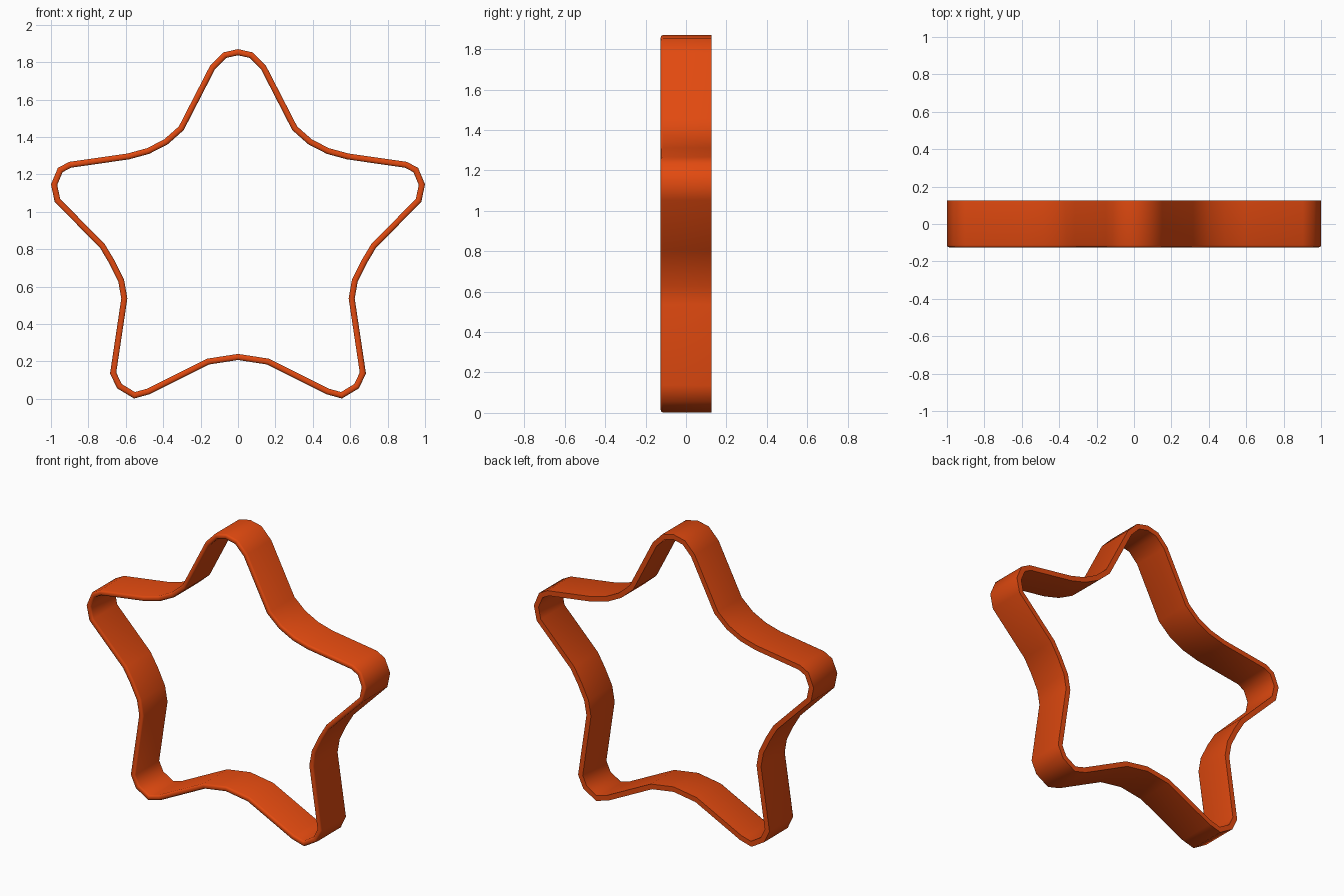
import bpy, bmesh
from mathutils import Vector

if "Cube" in bpy.data.objects:
    bpy.data.objects.remove(bpy.data.objects["Cube"])

# Right half of the outer outline (x, z), top tip to bottom valley
half = [(0, 1.87), (0.08, 1.852), (0.15, 1.78), (0.316, 1.457), (0.395, 1.387),
        (0.487, 1.34), (0.59, 1.312), (0.903, 1.267), (0.963, 1.235), (1.0, 1.147),
        (0.98, 1.053), (0.738, 0.808), (0.688, 0.724), (0.64, 0.627), (0.624, 0.537),
        (0.684, 0.136), (0.647, 0.057), (0.556, 0.002), (0.472, 0.025),
        (0.155, 0.184), (0, 0.208)]
outline = [Vector(p) for p in half] + [Vector((-x, z)) for x, z in half[-2:0:-1]]
WALL, D, B = 0.032, 0.125, 0.011


def inset(points, d):
    """Mitred offset towards the inside of a clockwise loop."""
    out = []
    n = len(points)
    for i, p in enumerate(points):
        a = (p - points[i - 1]).normalized()
        b = (points[(i + 1) % n] - p).normalized()
        na, nb = Vector((a.y, -a.x)), Vector((b.y, -b.x))
        m = (na + nb).normalized()
        out.append(p + m * (d / m.dot(na)))
    return out


# Wall cross-section (inset, y): flat back rim, softly rounded front rim
section = [(0, D), (0, -D + B), (B * 0.3, -D + B * 0.3), (B, -D),
           (WALL - B, -D), (WALL - B * 0.3, -D + B * 0.3), (WALL, -D + B), (WALL, D)]
bm = bmesh.new()
rings = [[bm.verts.new((p.x, y, p.y)) for p in inset(outline, d)] for d, y in section]
n = len(outline)
for k, r in enumerate(rings):
    s = rings[(k + 1) % len(rings)]
    for i in range(n):
        j = (i + 1) % n
        bm.faces.new((r[i], r[j], s[j], s[i]))
bmesh.ops.recalc_face_normals(bm, faces=bm.faces)
mesh = bpy.data.meshes.new("star_cutter_wall")
bm.to_mesh(mesh)
bm.free()
obj = bpy.data.objects.new("star_cutter_wall", mesh)
bpy.context.collection.objects.link(obj)

# Orange-red finish
mat = bpy.data.materials.new("orange_red")
mat.diffuse_color = (0.76, 0.068, 0.005, 1)
mat.use_nodes = True
mat.node_tree.nodes["Principled BSDF"].inputs["Base Color"].default_value = mat.diffuse_color
mesh.materials.append(mat)

# Smooth around the star, sharp at the back rim
bpy.context.view_layer.objects.active = obj
obj.select_set(True)
bpy.ops.object.shade_smooth_by_angle(angle=0.96)
